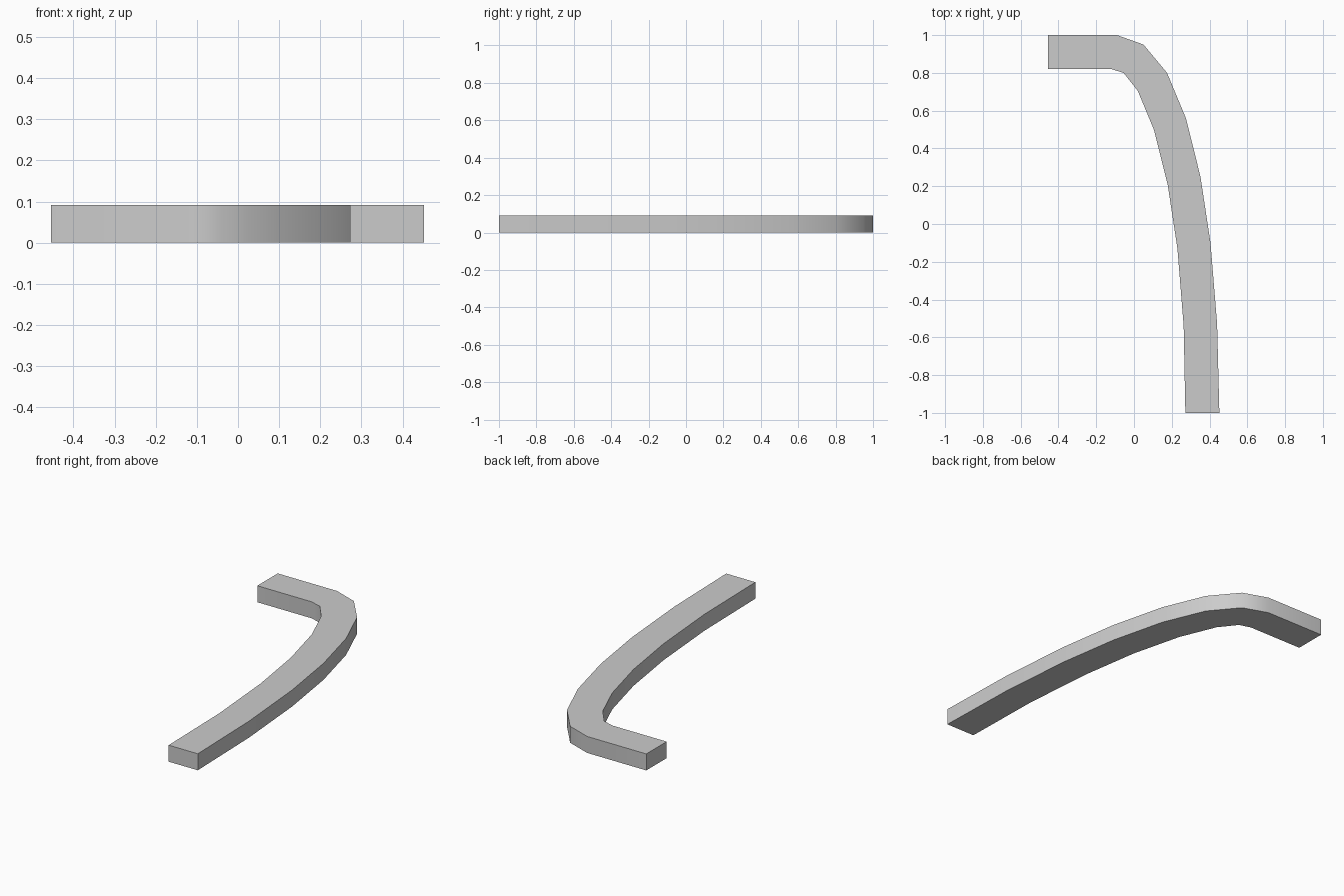
import bpy
import bmesh
import math

cube = bpy.data.objects.get("Cube")
if cube:
    bpy.data.objects.remove(cube, do_unlink=True)

THICKNESS = 0.092

# Matching stations along the outside and inside of the bend
outer = [(-0.455, 1), (-0.09, 1), (0.05, 0.95), (0.175, 0.8), (0.275, 0.56),
         (0.352, 0.25), (0.405, -0.1), (0.44, -0.53), (0.452, -1)]
inner = [(-0.455, 0.82), (-0.12, 0.82), (-0.055, 0.8), (0.02, 0.705), (0.105, 0.5),
         (0.178, 0.21), (0.23, -0.13), (0.263, -0.54), (0.272, -1)]

# Plain grey material
grey = bpy.data.materials.new("grey")
grey.use_nodes = True
colour = (0.6, 0.6, 0.6, 1)
grey.diffuse_color = colour
grey.node_tree.nodes["Principled BSDF"].inputs["Base Color"].default_value = colour

# Curved bar: a strip of quads between the two edges, extruded upward
bm = bmesh.new()
edges = [[bm.verts.new((x, y, 0)) for x, y in side] for side in (outer, inner)]
a, b = edges
for i in range(len(a) - 1):
    bm.faces.new((a[i], a[i + 1], b[i + 1], b[i]))
result = bmesh.ops.extrude_face_region(bm, geom=bm.faces[:])
raised = [v for v in result["geom"] if isinstance(v, bmesh.types.BMVert)]
bmesh.ops.translate(bm, verts=raised, vec=(0, 0, THICKNESS))
bmesh.ops.recalc_face_normals(bm, faces=bm.faces[:])

mesh = bpy.data.meshes.new("curved_bar")
bm.to_mesh(mesh)
bm.free()
mesh.materials.append(grey)
bar = bpy.data.objects.new("curved_bar", mesh)
bpy.context.collection.objects.link(bar)

# Smooth sides around the bend, crisp top, bottom and ends
bpy.ops.object.select_all(action="DESELECT")
bar.select_set(True)
bpy.context.view_layer.objects.active = bar
bpy.ops.object.shade_smooth_by_angle(angle=math.radians(45))
